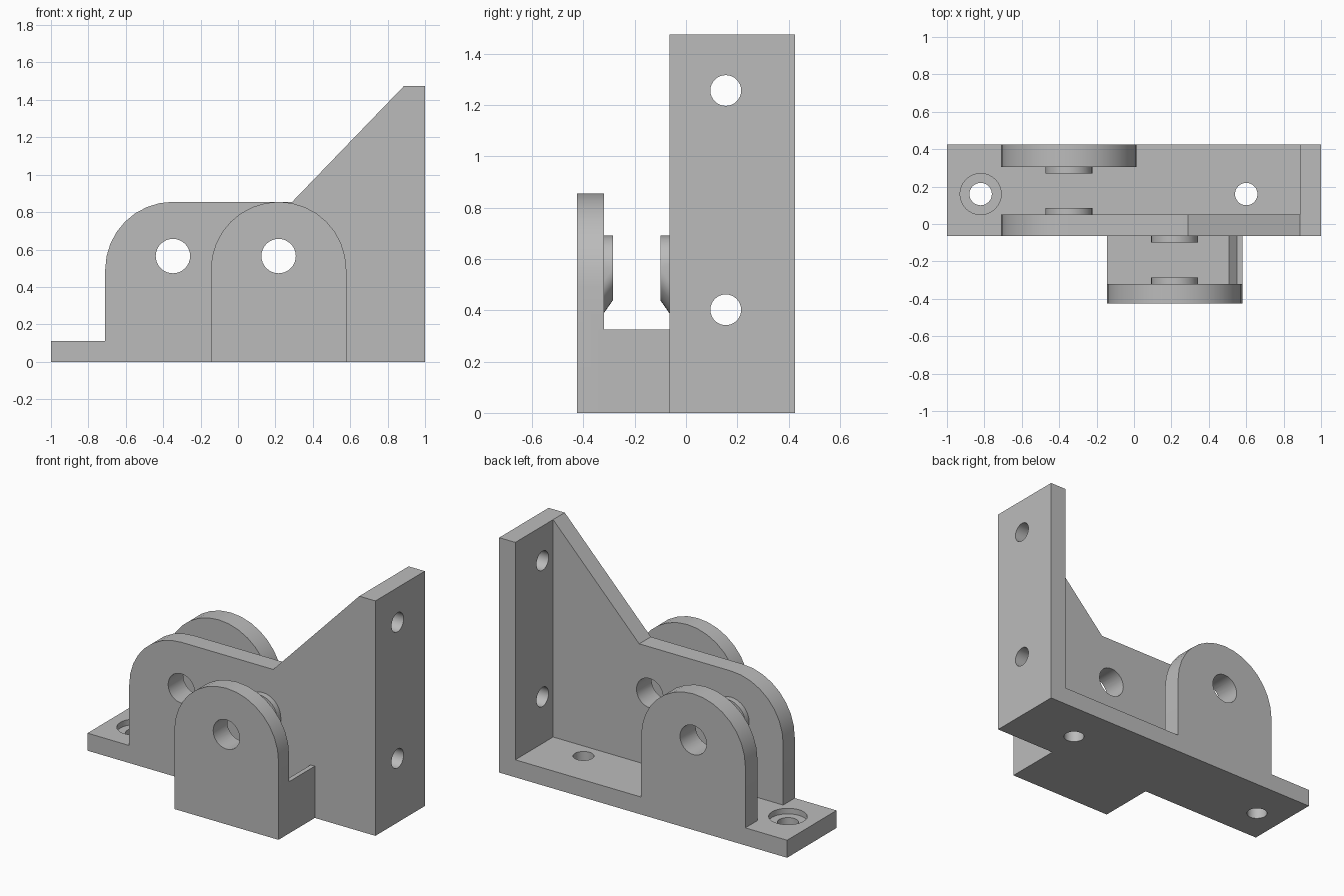
import bpy, bmesh, math
from mathutils import Vector

if "Cube" in bpy.data.objects:
    bpy.data.objects.remove(bpy.data.objects["Cube"], do_unlink=True)

grey = bpy.data.materials.new("cast_grey")
grey.use_nodes = True
grey.diffuse_color = (0.5, 0.5, 0.5, 1)
grey.node_tree.nodes["Principled BSDF"].inputs["Base Color"].default_value = (0.5, 0.5, 0.5, 1)

FRONT, BACK = -0.425, 0.425
WEB_FRONT, WEB_BACK = -0.065, 0.05
FRONT_LUG_IN, BACK_LUG_IN = -0.32, 0.305
BASE_H, LUG_TOP, LUG_R, AXLE_Z = 0.11, 0.855, 0.362, 0.565
BACK_AXLE, FRONT_AXLE = -0.348, 0.217


def finish(name, bm):
    bmesh.ops.recalc_face_normals(bm, faces=bm.faces)
    mesh = bpy.data.meshes.new(name)
    bm.to_mesh(mesh)
    bm.free()
    mesh.materials.append(grey)
    obj = bpy.data.objects.new(name, mesh)
    bpy.context.collection.objects.link(obj)
    return obj


def plate(name, outline, y0, y1):
    """Extrude an x/z outline from y0 to y1."""
    bm = bmesh.new()
    face = bm.faces.new([bm.verts.new((x, y0, z)) for x, z in outline])
    moved = bmesh.ops.extrude_face_region(bm, geom=[face])["geom"]
    bmesh.ops.translate(bm, vec=(0, y1 - y0, 0),
                        verts=[v for v in moved if isinstance(v, bmesh.types.BMVert)])
    return finish(name, bm)


def box(name, x0, x1, y0, y1, z0, z1):
    return plate(name, [(x0, z0), (x1, z0), (x1, z1), (x0, z1)], y0, y1)


def arc(cx, cz, r, start, end, steps):
    angles = [math.radians(start + (end - start) * i / steps) for i in range(steps + 1)]
    return [(cx + r * math.cos(a), cz + r * math.sin(a)) for a in angles]


def hole(centre, axis, r, depth):
    """Round cutter along an axis."""
    bm = bmesh.new()
    bmesh.ops.create_cone(bm, cap_ends=True, segments=32, radius1=r, radius2=r, depth=depth)
    turn = Vector((0, 0, 1)).rotation_difference(Vector(axis)).to_matrix()
    bmesh.ops.rotate(bm, verts=bm.verts, matrix=turn)
    bmesh.ops.translate(bm, verts=bm.verts, vec=centre)
    obj = finish("hole_cutter", bm)
    obj.hide_render = True
    return obj


def boss(x, wall, direction):
    """Washer boss with a sloped underside, grown from a wall."""
    bm = bmesh.new()
    tip = wall + direction * 0.035
    for y, z in ((wall - direction * 0.02, AXLE_Z), (tip, AXLE_Z), (wall, AXLE_Z - 0.05)):
        for px, pz in arc(x, z, 0.126, 0, 348.75, 31):
            bm.verts.new((px, y, pz))
    hull = bmesh.ops.convex_hull(bm, input=bm.verts)
    bmesh.ops.delete(bm, geom=[g for g in hull["geom_interior"]
                               if isinstance(g, bmesh.types.BMVert)], context='VERTS')
    return finish("axle_boss", bm)


def combine(target, other, operation):
    mod = target.modifiers.new("combine", 'BOOLEAN')
    mod.operation, mod.solver, mod.object = operation, 'EXACT', other
    bpy.context.view_layer.objects.active = target
    bpy.ops.object.modifier_apply(modifier=mod.name)
    bpy.data.objects.remove(other, do_unlink=True)


def lug(name, x, y0, y1):
    outline = [(x - LUG_R, 0), (x + LUG_R, 0)]
    outline += arc(x, LUG_TOP - LUG_R, LUG_R, 0, 180, 16)
    return plate(name, outline, y0, y1)


# Base foot and upright mounting plate
bracket = box("pulley_bracket", -1, 1, WEB_FRONT, BACK, 0, BASE_H)
parts = [box("upright_plate", 0.888, 1, WEB_FRONT, BACK, 0, 1.475)]

# Central web with a rounded shoulder and a sloping gusset
web_outline = [(BACK_AXLE - LUG_R, 0), (0.95, 0), (0.95, 1.475), (0.888, 1.475), (0.29, LUG_TOP)]
web_outline += arc(BACK_AXLE, LUG_TOP - LUG_R, LUG_R, 90, 180, 8)
parts.append(plate("web", web_outline, WEB_FRONT, WEB_BACK))

# Rounded lugs on both sides
parts.append(lug("back_lug", BACK_AXLE, BACK_LUG_IN, BACK))
parts.append(lug("front_lug", FRONT_AXLE, FRONT, FRONT_LUG_IN))

# Floor of the front pocket with its tapered end wall
left, right = FRONT_AXLE - LUG_R, FRONT_AXLE + LUG_R
floor = [(left, 0), (right, 0), (right, 0.325), (0.55, 0.325), (0.507, BASE_H), (left, BASE_H)]
parts.append(plate("front_floor", floor, FRONT_LUG_IN - 0.02, WEB_FRONT + 0.02))

# Bosses facing each other around both axles
parts += [boss(BACK_AXLE, WEB_BACK, 1), boss(BACK_AXLE, BACK_LUG_IN, -1),
          boss(FRONT_AXLE, WEB_FRONT, -1), boss(FRONT_AXLE, FRONT_LUG_IN, 1)]
for part in parts:
    combine(bracket, part, 'UNION')

# Axle holes, base screw holes with one counterbore, and upright screw holes
cutters = [hole((x, 0, AXLE_Z), (0, 1, 0), 0.092, 2) for x in (BACK_AXLE, FRONT_AXLE)]
cutters += [hole((x, 0.16, 0), (0, 0, 1), 0.06, 0.5) for x in (-0.82, 0.6)]
cutters.append(hole((-0.82, 0.16, BASE_H), (0, 0, 1), 0.11, 0.07))
cutters += [hole((0.95, 0.155, z), (1, 0, 0), 0.06, 0.4) for z in (0.402, 1.257)]
for cutter in cutters:
    combine(bracket, cutter, 'DIFFERENCE')

# Smooth the curved walls and keep the edges crisp
bpy.ops.object.select_all(action='DESELECT')
bracket.select_set(True)
bpy.context.view_layer.objects.active = bracket
bpy.ops.object.shade_smooth_by_angle(angle=math.radians(25))
